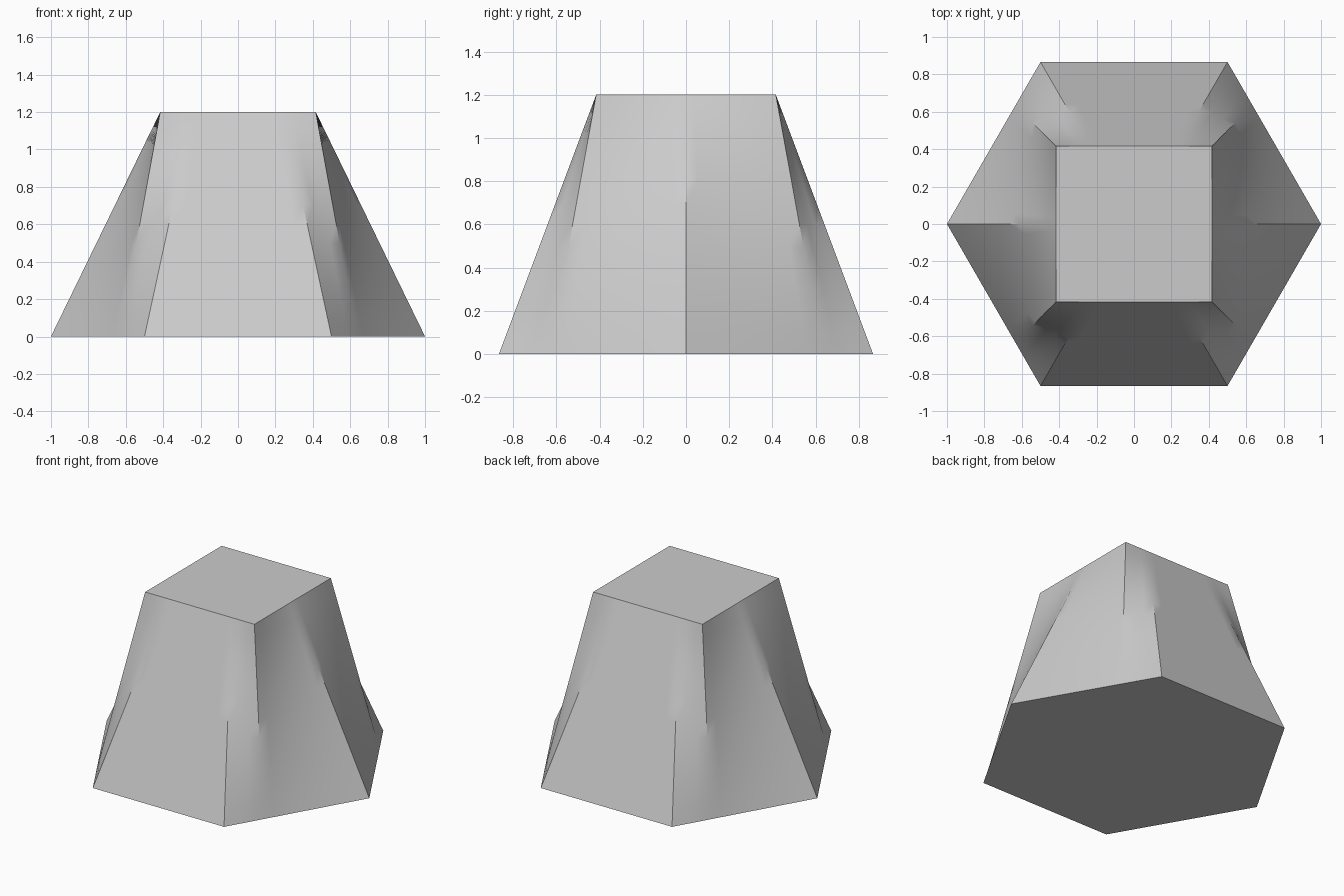
import bpy, bmesh
from math import cos, sin, pi, radians

HEIGHT = 1.2
TOP_HALF = 0.416
SEGMENTS = 72   # multiple of 24, so every base and top corner gets a vertex
RINGS = 12

cube = bpy.data.objects.get("Cube")
if cube:
    bpy.data.objects.remove(cube, do_unlink=True)


def polygon_point(angle, sides, apothem, first_normal):
    """Point where a ray from the centre meets a regular polygon."""
    step = 2 * pi / sides
    offset = (angle - first_normal + step / 2) % step - step / 2
    r = apothem / cos(offset)
    return r * cos(angle), r * sin(angle)


# Plain grey material
grey = bpy.data.materials.new("light_grey")
colour = (0.6, 0.6, 0.6, 1)
grey.use_nodes = True
grey.diffuse_color = colour
grey.node_tree.nodes["Principled BSDF"].inputs["Base Color"].default_value = colour

# Lofted body: hexagonal base blending straight up to a square top
bm = bmesh.new()
rings = []
for level in range(RINGS + 1):
    t = level / RINGS
    ring = []
    for i in range(SEGMENTS):
        angle = 2 * pi * i / SEGMENTS
        hx, hy = polygon_point(angle, 6, cos(pi / 6), pi / 6)
        sx, sy = polygon_point(angle, 4, TOP_HALF, 0)
        ring.append(bm.verts.new((hx + (sx - hx) * t, hy + (sy - hy) * t, HEIGHT * t)))
    rings.append(ring)

# Side walls
for low, high in zip(rings, rings[1:]):
    for i in range(SEGMENTS):
        j = (i + 1) % SEGMENTS
        bm.faces.new((low[i], low[j], high[j], high[i]))

# Flat caps
bm.faces.new(rings[-1])
bm.faces.new(rings[0][::-1])

mesh = bpy.data.meshes.new("lofted_body")
bm.to_mesh(mesh)
bm.free()
mesh.materials.append(grey)

body = bpy.data.objects.new("lofted_body", mesh)
bpy.context.collection.objects.link(body)
bpy.ops.object.select_all(action="DESELECT")
body.select_set(True)
bpy.context.view_layer.objects.active = body
bpy.ops.object.shade_smooth_by_angle(angle=radians(30))
